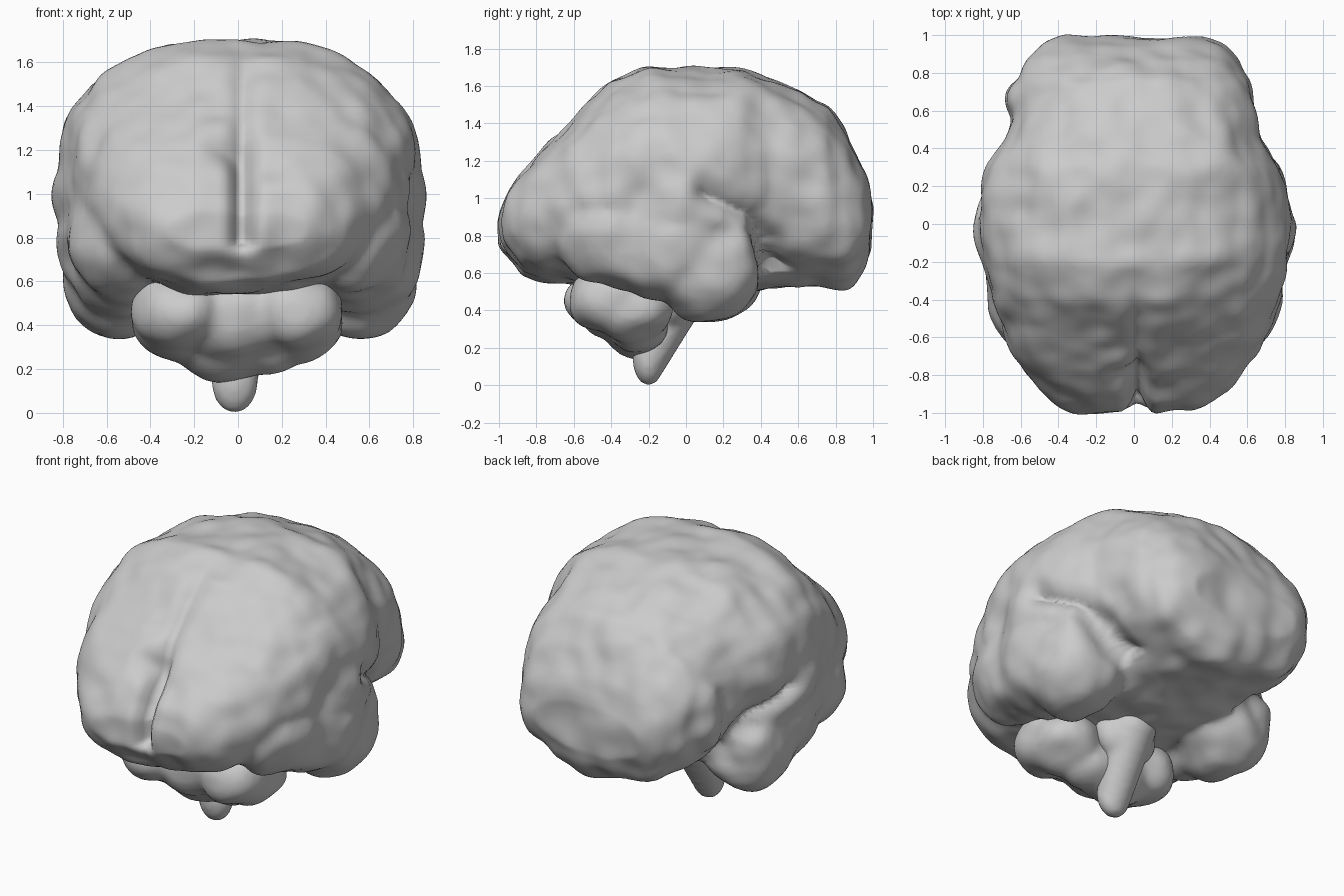
import bpy, bmesh, math
from mathutils import Vector, Matrix, noise

cube = bpy.data.objects.get("Cube")
if cube:
    bpy.data.objects.remove(cube, do_unlink=True)

GREY = (0.6, 0.6, 0.6, 1)
grey = bpy.data.materials.new("soft grey")
grey.use_nodes = True
grey.diffuse_color = GREY
grey.node_tree.nodes["Principled BSDF"].inputs["Base Color"].default_value = GREY


def blob(bm, center, radii):
    """Add an ellipsoid."""
    m = Matrix.Translation(center) @ Matrix.Diagonal((*radii, 1))
    bmesh.ops.create_uvsphere(bm, u_segments=28, v_segments=18, radius=1, matrix=m)


def loft(bm, stations, power=2.3, count=40):
    """Skin rounded sections given as (y, bottom, top, half width)."""
    rings = []
    for y, low, high, wide in stations:
        ring = []
        for i in range(count):
            a = math.tau * i / count
            c, s = math.cos(a), math.sin(a)
            x = wide * math.copysign(abs(c) ** (2 / power), c)
            z = (low + high) / 2 + (high - low) / 2 * math.copysign(abs(s) ** (2 / power), s)
            ring.append(bm.verts.new((x, y, z)))
        rings.append(ring)
    for a, b in zip(rings, rings[1:]):
        for i in range(count):
            j = (i + 1) % count
            bm.faces.new((a[i], a[j], b[j], b[i]))
    bm.faces.new(rings[0])
    bm.faces.new(rings[-1])
    bmesh.ops.recalc_face_normals(bm, faces=bm.faces)


def fuse(name, bm, voxel, smooth):
    """Merge overlapping masses into one soft skin."""
    mesh = bpy.data.meshes.new(name)
    bm.to_mesh(mesh)
    bm.free()
    obj = bpy.data.objects.new(name, mesh)
    bpy.context.collection.objects.link(obj)
    mod = obj.modifiers.new("Fuse", "REMESH")
    mod.mode, mod.voxel_size = "VOXEL", voxel
    mod = obj.modifiers.new("Soften", "SMOOTH")
    mod.factor, mod.iterations = 0.5, smooth
    bpy.context.view_layer.objects.active = obj
    for mod in list(obj.modifiers):
        bpy.ops.object.modifier_apply(modifier=mod.name)
    obj.data.materials.clear()
    obj.data.materials.append(grey)
    for p in obj.data.polygons:
        p.use_smooth = True
        p.material_index = 0
    return obj


def sculpt(obj, depth):
    """Push every point along its normal by depth(point, normal)."""
    moves = [v.normal * depth(v.co, v.normal) for v in obj.data.vertices]
    for v, move in zip(obj.data.vertices, moves):
        v.co += move


def bump(p, scale, size):
    return noise.noise(p * scale + Vector((3.1, 1.7, 5.3))) * size


def falloff(d, width):
    return max(0, 1 - d / width) ** 2


def clamp(t):
    return max(0, min(1, t))


# Cerebrum: lofted mass plus the side lobes
bm = bmesh.new()
loft(bm, [
    (-.99, .74, .92, .33), (-.95, .68, 1.04, .42), (-.88, .59, 1.14, .50),
    (-.78, .56, 1.27, .58), (-.6, .54, 1.44, .68), (-.4, .52, 1.62, .77),
    (-.2, .48, 1.71, .81), (0, .47, 1.70, .83), (.15, .48, 1.70, .82),
    (.3, .49, 1.70, .77), (.43, .51, 1.66, .68), (.6, .52, 1.58, .64),
    (.75, .53, 1.49, .62), (.87, .54, 1.33, .57), (.95, .63, 1.16, .48),
    (.99, .72, 1.02, .37)])
for side in (-1, 1):
    blob(bm, (side * .54, .11, .68), (.28, .33, .34))
    blob(bm, (side * .54, -.05, .78), (.30, .42, .35))
    blob(bm, (side * .54, 0, .98), (.31, .45, .36))
    blob(bm, (side * .52, -.28, .80), (.28, .42, .30))
blob(bm, (-.55, .65, 1.0), (.14, .14, .25))
cerebrum = fuse("cerebrum", bm, .026, 5)

# Side fissure path as (y, z)
FISSURE = [Vector(p) for p in ((.47, .6), (.44, .76), (.36, .9), (.1, 1.03))]


def path_distance(q):
    best = 9
    for a, b in zip(FISSURE, FISSURE[1:]):
        t = clamp((q - a).dot(b - a) / (b - a).length_squared)
        best = min(best, (q - a.lerp(b, t)).length)
    return best


def folds(p, n):
    d = bump(p, 3.2, .03) + bump(p, 7, .018)
    if abs(p.x) > .4:
        d -= .08 * falloff(path_distance(Vector((p.y, p.z))), .13)
    # Cleft between hemispheres: deep low down, faint over the crown
    fade = clamp((-.25 - p.y) / .4) * clamp(1 + 1.6 * n.z) * clamp(1 - 2 * n.y)
    low = clamp((1.35 - p.z) / .25)
    d -= fade * (.05 + .1 * low) * falloff(abs(p.x - .02), .1)
    # Hollow beside the cleft
    d -= .09 * falloff((p - Vector((-.04, -.8, 1.2))).length, .2)
    return d


sculpt(cerebrum, folds)

# Cerebellum: two rounded halves over a broad lower middle
bm = bmesh.new()
for side in (-1, 1):
    blob(bm, (side * .26, -.39, .46), (.23, .25, .18))
    blob(bm, (side * .27, -.29, .41), (.22, .22, .18))
blob(bm, (0, -.37, .44), (.36, .22, .2))
blob(bm, (0, -.27, .34), (.32, .19, .19))
cerebellum = fuse("cerebellum", bm, .025, 4)
sculpt(cerebellum, lambda p, n: bump(p, 5, .03))

# Brain stem: broad upper swelling, tapering neck and rounded tip
bm = bmesh.new()
blob(bm, (0, -.08, .46), (.20, .13, .17))
top, tip = Vector((0, -.01, .5)), Vector((-.015, -.2, .14))
for i in range(9):
    t = i / 8
    blob(bm, top.lerp(tip, t), (.14 - .035 * t, .13 - .045 * t, .14))
stem = fuse("brain_stem", bm, .02, 2)
